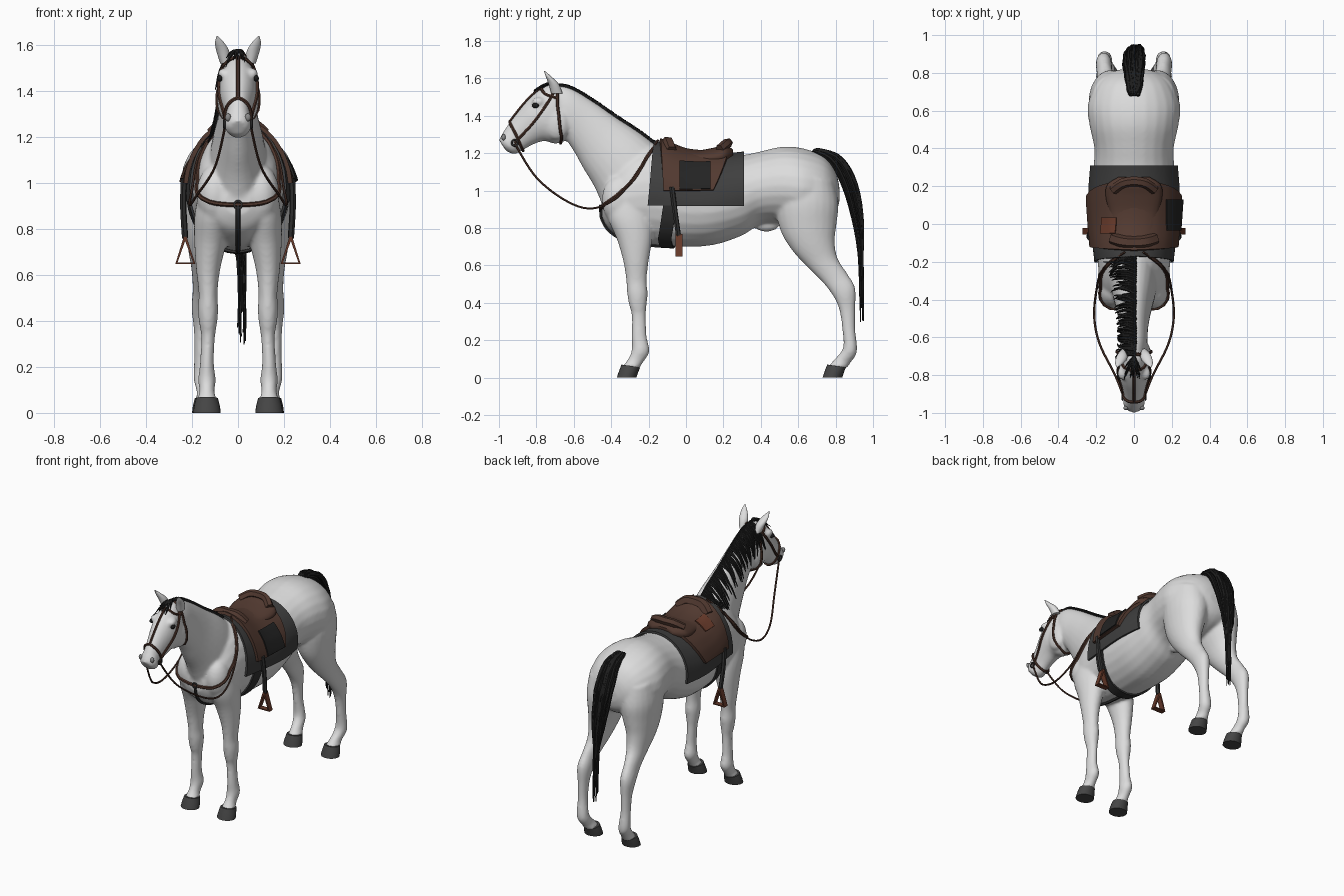
import bpy, bmesh, math, random
from mathutils import Vector, Matrix
from mathutils.bvhtree import BVHTree

random.seed(4)
if "Cube" in bpy.data.objects:
    bpy.data.objects.remove(bpy.data.objects["Cube"])


def material(name, r, g, b):
    mat = bpy.data.materials.new(name)
    mat.use_nodes = True
    mat.diffuse_color = (r, g, b, 1)
    mat.node_tree.nodes["Principled BSDF"].inputs["Base Color"].default_value = (r, g, b, 1)
    return mat


coat = material("pale grey coat", .72, .72, .72)
hoof_grey = material("hoof grey", .06, .06, .06)
hair = material("black hair", .012, .012, .012)
cloth = material("charcoal cloth", .05, .05, .05)
leather = material("brown leather", .085, .042, .03)
red_leather = material("red brown leather", .13, .04, .022)
black_leather = material("black leather", .017, .017, .017)
strap_brown = material("strap brown", .075, .035, .024)
girth_grey = material("dark girth", .03, .03, .03)
skin_grey = material("nostril grey", .25, .25, .25)


def finish(ob, mat, angle=50):
    """Apply modifiers, turn curves to meshes, colour and smooth."""
    if ob.name not in bpy.context.scene.collection.objects:
        bpy.context.scene.collection.objects.link(ob)
    ob.data.materials.append(mat)
    bpy.ops.object.select_all(action='DESELECT')
    ob.select_set(True)
    bpy.context.view_layer.objects.active = ob
    bpy.ops.object.convert(target='MESH')
    bpy.ops.object.shade_smooth_by_angle(angle=math.radians(angle))
    return ob


def spline(pts, t):
    """Point on a smooth path through tuples of any size, t from 0 to 1."""
    n = len(pts) - 1
    f = min(max(t, 0), 1) * n
    i = min(int(f), n - 1)
    u = f - i
    near = (pts[max(i - 1, 0)], pts[i], pts[i + 1], pts[min(i + 2, n)])
    return [b + u / 2 * (c - a + u * (2*a - 5*b + 4*c - d + u * (3*(b - c) + d - a)))
            for a, b, c, d in zip(*near)]


def loft(bm, rings, side=1, shift=0, sides=24):
    """Skin ellipses given as two opposite (y, z) points, half width and x, in hundredths."""
    rings = [(*ring, 0)[:6] for ring in rings]
    steps = (len(rings) - 1) * 4
    loops = []
    for k in range(steps + 1):
        y1, z1, y2, z2, w, x = [v / 100 for v in spline(rings, k / steps)]
        mid = Vector((x * side, (y1 + y2) / 2 + shift, (z1 + z2) / 2))
        axis = Vector((0, (y1 - y2) / 2, (z1 - z2) / 2))
        turn = [math.tau * j / sides for j in range(sides)]
        loops.append([bm.verts.new(mid + axis * math.cos(a) + Vector((w * math.sin(a), 0, 0)))
                      for a in turn])
    for lo, hi in zip(loops, loops[1:]):
        for j in range(sides):
            k = (j + 1) % sides
            bm.faces.new((lo[j], lo[k], hi[k], hi[j]))
    bm.faces.new(loops[0])
    bm.faces.new(loops[-1])


def blob(bm, place, size):
    m = Matrix.Translation(place) @ Matrix.Diagonal((*size, 1))
    bmesh.ops.create_uvsphere(bm, u_segments=20, v_segments=12, radius=1, matrix=m)


def from_bmesh(name, bm):
    bmesh.ops.recalc_face_normals(bm, faces=bm.faces)
    mesh = bpy.data.meshes.new(name)
    bm.to_mesh(mesh)
    bm.free()
    return bpy.data.objects.new(name, mesh)


# Body rings
torso = [(-45, 97, -45, 86, 6), (-41, 108, -41, 79, 14), (-31, 120, -31, 73, 18),
         (-17, 125, -17, 71, 19.5), (0, 119, 0, 70, 21.5), (15, 118, 15, 71, 22.5),
         (30, 119, 30, 76, 21.5), (40, 121, 40, 82, 21), (52, 123.5, 52, 82, 23.5),
         (63, 122.5, 63, 80, 24.5), (74, 118, 74, 83, 20), (80, 110, 80, 88, 13), (82, 102, 82, 94, 6)]
neck = [(-12, 121, -41, 82, 14), (-24, 130.5, -48, 100, 11.5), (-37, 139, -55, 112, 9),
        (-50, 148, -60, 121, 7.5), (-62, 155, -65, 128, 7), (-70, 156, -70, 131, 6)]
head = [(-67, 155, -60, 133, 5), (-72, 157, -64, 127, 7.5), (-79, 153.5, -70, 125, 8.4),
        (-85, 148, -76, 126.5, 7.8), (-90, 142, -83, 124, 6.2), (-95, 135.5, -88, 121, 5.2),
        (-98.5, 130, -92, 119.5, 5.7), (-100, 127, -96, 121, 3.6)]
foreleg = [(-42, 98, -22, 96, 6, 11), (-42, 86, -18, 84, 8, 11), (-37, 74, -18, 74, 7, 12),
           (-33.5, 62, -20, 62, 5.2, 13), (-32, 52, -21, 52, 4.1, 13), (-31.5, 45, -20.5, 45, 4.4, 13),
           (-30.5, 39, -21, 39, 3.9, 13), (-29, 33, -21.5, 33, 3, 13), (-29, 22, -21, 22, 3, 13.5),
           (-29, 15, -19.5, 14, 3.8, 13.5), (-31, 10, -23, 8, 3.3, 13.5), (-34, 6, -25, 5, 4.6, 13.5)]
hindleg = [(54, 110, 79, 105, 11, 11), (48, 95, 81.5, 93, 12, 12), (50, 80, 80.5, 82, 10, 13),
           (56, 69, 79.5, 73, 7.7, 14), (64, 60, 81, 64, 5.7, 14.5), (73, 51, 86, 56, 4.2, 15.5),
           (79, 43, 90.5, 48, 4.2, 16), (82, 36, 90.5, 36, 3.2, 16), (83.5, 26, 90.5, 26, 3, 16),
           (84, 16, 91.5, 14, 3.8, 15.5), (79.5, 10, 88, 8, 3.4, 14.5), (76, 6, 86, 5, 4.6, 14)]
hoof = [(-37, 0, -26.5, 0, 6), (-36, 3, -25.5, 3, 5.6), (-34.5, 7, -24.5, 5.5, 4.8)]
ear = [(-72, 152, -66, 152, 2.2, 5.5), (-73.5, 157, -68, 157, 2.8, 6.5),
       (-75, 161, -72, 161, 2, 8), (-76, 164, -75.5, 164, .2, 9)]

# Fused body skin
bm = bmesh.new()
for rings in (torso, neck, head):
    loft(bm, rings)
for s in (1, -1):
    loft(bm, foreleg, s)
    loft(bm, hindleg, s)
    blob(bm, (.05 * s, -.69, 1.36), (.04, .07, .09))
    blob(bm, (.064 * s, -.79, 1.475), (.024, .035, .024))
    blob(bm, (.10 * s, -.36, .95), (.08, .09, .13))
blob(bm, (0, .43, .82), (.035, .07, .04))
body = from_bmesh("body", bm)
remesh = body.modifiers.new("fuse", 'REMESH')
remesh.mode = 'VOXEL'
remesh.voxel_size = .009
soften = body.modifiers.new("soften", 'SMOOTH')
soften.iterations = 9
finish(body, coat, 180)
tree = BVHTree.FromObject(body, bpy.context.evaluated_depsgraph_get())

# Ears, hooves, eyes, nostrils
ears, hooves, eyes, nostrils = (bmesh.new() for _ in range(4))
for s in (1, -1):
    loft(ears, ear, s)
    for x, shift in ((13.5, 0), (14, 1.1)):
        loft(hooves, [(*ring, x) for ring in hoof], s, shift)
    blob(eyes, (.079 * s, -.805, 1.455), (.012, .018, .014))
    blob(nostrils, (.043 * s, -.975, 1.285), (.013, .011, .017))
for name, bm, mat in (("ears", ears, coat), ("hooves", hooves, hoof_grey),
                      ("eyes", eyes, hair), ("nostrils", nostrils, skin_grey)):
    finish(from_bmesh(name, bm), mat)


def hug(p, off):
    place, normal, _, _ = tree.find_nearest(Vector(p))
    return place + normal * off


def cast(y, a, off):
    """Point on the barrel at angle a from the top, lifted by off."""
    mid, out = Vector((0, y, .95)), Vector((math.sin(a), 0, math.cos(a)))
    return tree.ray_cast(mid + out, -out)[0] + out * off


def grid(name, rows, mat, thick):
    mesh = bpy.data.meshes.new(name)
    n = len(rows[0])
    quads = [(i*n + j, i*n + j + 1, i*n + n + j + 1, i*n + n + j)
             for i in range(len(rows) - 1) for j in range(n - 1)]
    mesh.from_pydata([p for row in rows for p in row], [], quads)
    ob = bpy.data.objects.new(name, mesh)
    solid = ob.modifiers.new("thickness", 'SOLIDIFY')
    solid.thickness, solid.offset = thick, 0
    return finish(ob, mat)


def sheet(name, mat, a0, a1, edges, off, thick, n=40, m=16):
    """Cloth or leather wrapped on the barrel; edges gives its y range by angle."""
    rows = []
    for i in range(n + 1):
        a = math.radians(a0 + (a1 - a0) * i / n)
        front, back = edges(abs(a))
        rows.append([cast(front + (back - front) * j / m, a, off) for j in range(m + 1)])
    return grid(name, rows, mat, thick)


def tube(name, paths, mat, radius, taper=0):
    curve = bpy.data.curves.new(name, 'CURVE')
    curve.dimensions = '3D'
    curve.bevel_depth, curve.bevel_resolution, curve.use_fill_caps = radius, 1, True
    for path in paths:
        line = curve.splines.new('POLY')
        line.points.add(len(path) - 1)
        for k, (point, p) in enumerate(zip(line.points, path)):
            point.co = (*p, 1)
            point.radius = 1 - taper * (k / (len(path) - 1)) ** 2
    return finish(bpy.data.objects.new(name, curve), mat)


def mirrored(pts):
    return [(-x, y, z) for x, y, z in pts]


def around(half):
    return mirrored(half)[::-1] + half[1:]


def strap(name, paths, mat=strap_brown, radius=.008, wrap=True, n=32):
    lines = [[spline(p, k / n) for k in range(n + 1)] for p in paths]
    if wrap:
        lines = [[hug(p, radius * .5) for p in line] for line in lines]
    return tube(name, lines, mat, radius)


# Blanket, girth and saddle
sheet("saddle_blanket", cloth, -98, 98, lambda a: (-.17 - .02 * a, .31), .012, .014)
sheet("girth", girth_grey, 75, 285, lambda a: (-.10 - .03 * min(a - 1, 4.3 - a),
                                              -.03 - .03 * min(a - 1, 4.3 - a)), .008, .01)
sheet("saddle_flaps", leather, -78, 78, lambda a: (-.14 + .015 * a, .23 - .045 * a * a), .028, .02)
sheet("dark_patch", black_leather, 40, 77, lambda a: (-.035, .13), .042, .008, 12)
sheet("red_patch", red_leather, -40, -20, lambda a: (-.05, .035), .042, .008, 8)
bm = bmesh.new()
loft(bm, [(-14, 124, -14, 116, 5), (-10, 127, -10, 113, 10), (-4, 124, -4, 112, 12),
          (5, 121.5, 5, 112, 13), (15, 123, 15, 112, 15), (21, 124.5, 21, 113, 14), (25, 122, 25, 117, 8)])
finish(from_bmesh("saddle_seat", bm), leather)
strap("pommel_roll", [around([(0, -.10, 1.255), (.06, -.095, 1.25), (.11, -.08, 1.21)])], leather, .035, False)
strap("cantle_roll", [around([(0, .225, 1.255), (.06, .215, 1.25), (.11, .18, 1.22)])], leather, .026, False)

# Stirrups
for s, label in ((1, "left"), (-1, "right")):
    strap(label + "_stirrup_leather", [[(.235 * s, -.075, 1.02), (.238 * s, -.06, .9), (.23 * s, -.04, .76)]],
          girth_grey, .014, False)
    corners = ((.23, .765), (.268, .65), (.19, .65), (.23, .765))
    grid(label + "_stirrup", [[(x * s, y, z) for y in (-.055, -.02)] for x, z in corners], red_leather, .012)

# Bridle, reins and breast collar
strap("noseband", [around([(0, -.95, 1.375), (.06, -.91, 1.30), (0, -.87, 1.21)])])
strap("throat_latch", [around([(0, -.69, 1.575), (.08, -.685, 1.47), (.09, -.675, 1.35), (0, -.67, 1.25)])])
strap("browband", [around([(0, -.775, 1.55), (.06, -.755, 1.52), (.08, -.69, 1.5)])])
strap("face_strap", [[(0, -.77, 1.55), (0, -.87, 1.47), (0, -.95, 1.375)]])
cheek = [(.02, -.685, 1.565), (.08, -.74, 1.47), (.085, -.82, 1.36), (.055, -.915, 1.255)]
strap("cheek_straps", [cheek, mirrored(cheek)])
rein = [(.055, -.915, 1.25), (.10, -.80, 1.07), (.18, -.64, .945), (.21, -.50, .905),
        (.20, -.36, .97), (.165, -.24, 1.13), (.05, -.15, 1.27)]
strap("reins", [rein, mirrored(rein)], radius=.006, wrap=False)
strap("breast_collar", [around([(0, -.475, .905), (.12, -.43, .92), (.175, -.34, 1),
                                (.17, -.26, 1.09), (.08, -.17, 1.23)])], radius=.01)
strap("chest_strap", [[(0, -.475, .905), (0, -.44, .78), (0, -.30, .7), (0, -.12, .69)]], girth_grey, .01)
for name, place in (("left_bit_ring", (.06, -.915, 1.255)), ("right_bit_ring", (-.06, -.915, 1.255)),
                    ("breast_ring", hug((0, -.475, .905), .01))):
    turn = (0, math.pi / 2, 0) if "bit" in name else (math.pi / 2, 0, 0)
    bpy.ops.mesh.primitive_torus_add(location=place, rotation=turn, major_radius=.016,
                                     minor_radius=.005, major_segments=20, minor_segments=8)
    bpy.context.object.name = name
    finish(bpy.context.object, girth_grey)

# Mane, forelock and tail
rand = random.uniform
crest = [(0, -.17, 1.26), (0, -.36, 1.4), (0, -.52, 1.505), (0, -.69, 1.575)]
locks, fringe, tail = [], [], []
for i in range(64):
    x, y, z = spline(crest, i / 63)
    long, lean, reach = rand(.1, .19), rand(-.035, .02), rand(.08, .1)
    locks.append([hug((.015 - reach * u ** .7, y + lean * u, z + .01 - long * u ** 1.3), .006 + .01 * u)
                  for u in (k / 8 for k in range(9))])
for i in range(14):
    side, drop = rand(-.05, .03), rand(.06, .13)
    fringe.append([hug((side * u, -.70 - drop * u, 1.59 - drop * .8 * u), .008 + .01 * u)
                   for u in (k / 6 for k in range(7))])
dock = [(0, .69, 1.215), (.0, .795, 1.17), (0, .872, 1.04), (.005, .918, .85), (.015, .935, .62), (.015, .94, .29)]
for i in range(60):
    spread, depth, end = rand(-.05, .05), rand(-.035, .035), rand(.74, 1)
    path = [(spline(dock, end * k / 16), math.sin(math.pi * min(.9, .12 + end * k / 16))) for k in range(17)]
    tail.append([(p[0] + spread * f + rand(-.004, .004), p[1] + depth * f, p[2] + .3 * depth * f) for p, f in path])
tube("mane", locks, hair, .0095, .8)
tube("forelock", fringe, hair, .007, .8)
tube("tail", tail, hair, .012, .8)
